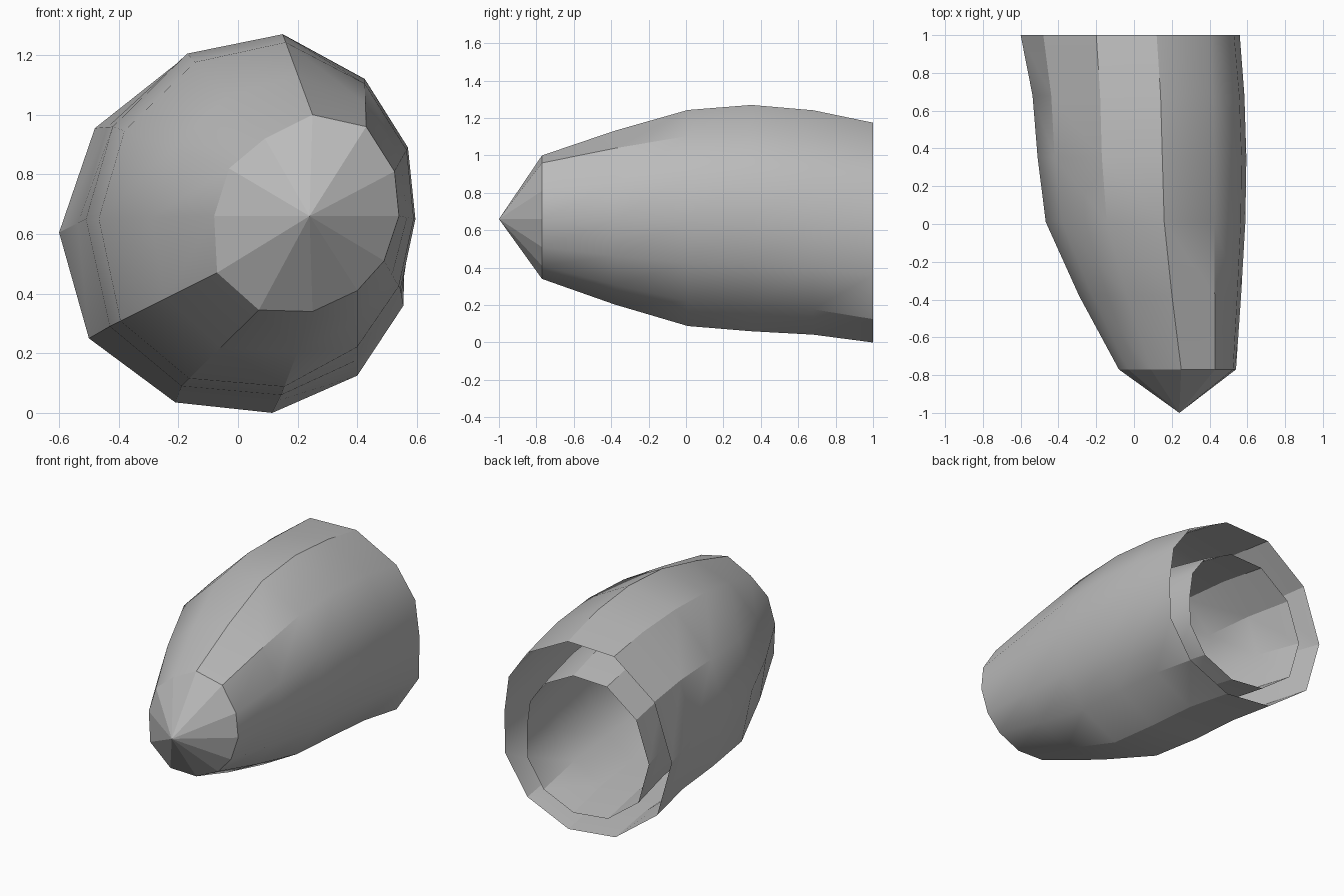
import bpy
import bmesh
from math import radians
from mathutils import Vector

cube = bpy.data.objects.get("Cube")
if cube:
    bpy.data.objects.remove(cube, do_unlink=True)

# One plain grey for the whole model
grey = bpy.data.materials.new("plain grey")
grey.use_nodes = True
colour = (0.5, 0.5, 0.5, 1)
grey.diffuse_color = colour
shader = grey.node_tree.nodes["Principled BSDF"]
shader.inputs["Base Color"].default_value = colour
shader.inputs["Roughness"].default_value = 0.8

# Twelve-sided cross-sections as (x, z), counter-clockwise from the left side
shoulder = [(.54, .66), (.525, .81), (.43, .96), (.25, 1), (.09, .92), (-.03, .82),
            (-.08, .66), (-.07, .47), (.07, .345), (.25, .34), (.4, .41), (.49, .51)]
belly = [(.595, .65), (.57, .89), (.425, 1.12), (.15, 1.27), (-.17, 1.205), (-.42, .96),
         (-.51, .65), (-.43, .29), (-.19, .09), (.145, .06), (.4, .2), (.545, .415)]
mouth = [(.56, .62), (.53, .845), (.4, 1.03), (.12, 1.175), (-.2, 1.165), (-.48, .955),
         (-.6, .605), (-.5, .25), (-.21, .035), (.115, 0), (.4, .125), (.555, .36)]


def blend(a, b, t):
    """Cross-section part of the way from a to b."""
    return [Vector(p).lerp(Vector(q), t) for p, q in zip(a, b)]


def shrink(section, scale, shift):
    """Cross-section scaled about its own middle and then moved."""
    points = [Vector(p) for p in section]
    middle = sum(points, Vector((0, 0))) / len(points)
    return [middle + (p - middle) * scale + Vector(shift) for p in points]


def build_shell(name, stations, tip):
    """Open-backed shell through (section, y) stations, closed by a pointed nose."""
    bm = bmesh.new()
    rings = [[bm.verts.new((p[0], y, p[1])) for p in section] for section, y in stations]
    count = len(rings[0])
    for a, b in zip(rings, rings[1:]):
        for i in range(count):
            j = (i + 1) % count
            bm.faces.new((a[i], a[j], b[j], b[i])).smooth = True
    # Faceted nose
    point = bm.verts.new(tip)
    for i in range(count):
        bm.faces.new((rings[0][i], point, rings[0][(i + 1) % count]))
    bmesh.ops.recalc_face_normals(bm, faces=bm.faces[:])
    # Crisp edges only where the wall turns hard
    for edge in bm.edges:
        edge.smooth = edge.calc_face_angle(0) < radians(30)
    mesh = bpy.data.meshes.new(name)
    bm.to_mesh(mesh)
    bm.free()
    mesh.materials.append(grey)
    bpy.context.collection.objects.link(bpy.data.objects.new(name, mesh))


# Outer wall, from the shoulder of the nose to the open back
outer = [(shoulder, -.77),
         (blend(shoulder, belly, .49), -.38),
         (blend(shoulder, belly, .9), .01),
         (belly, .35),
         (blend(belly, mouth, .3), .68),
         (mouth, 1)]
build_shell("outer_shell", outer, (.24, -1, .66))

# Thinner nested wall, with an open gap between the two at the back
inner = [(shrink(section, .73, (-.01 * (1 + y), -.025 * (1 + y))), max(y, -.6))
         for section, y in outer]
build_shell("inner_shell", inner, (.24, -.78, .66))
